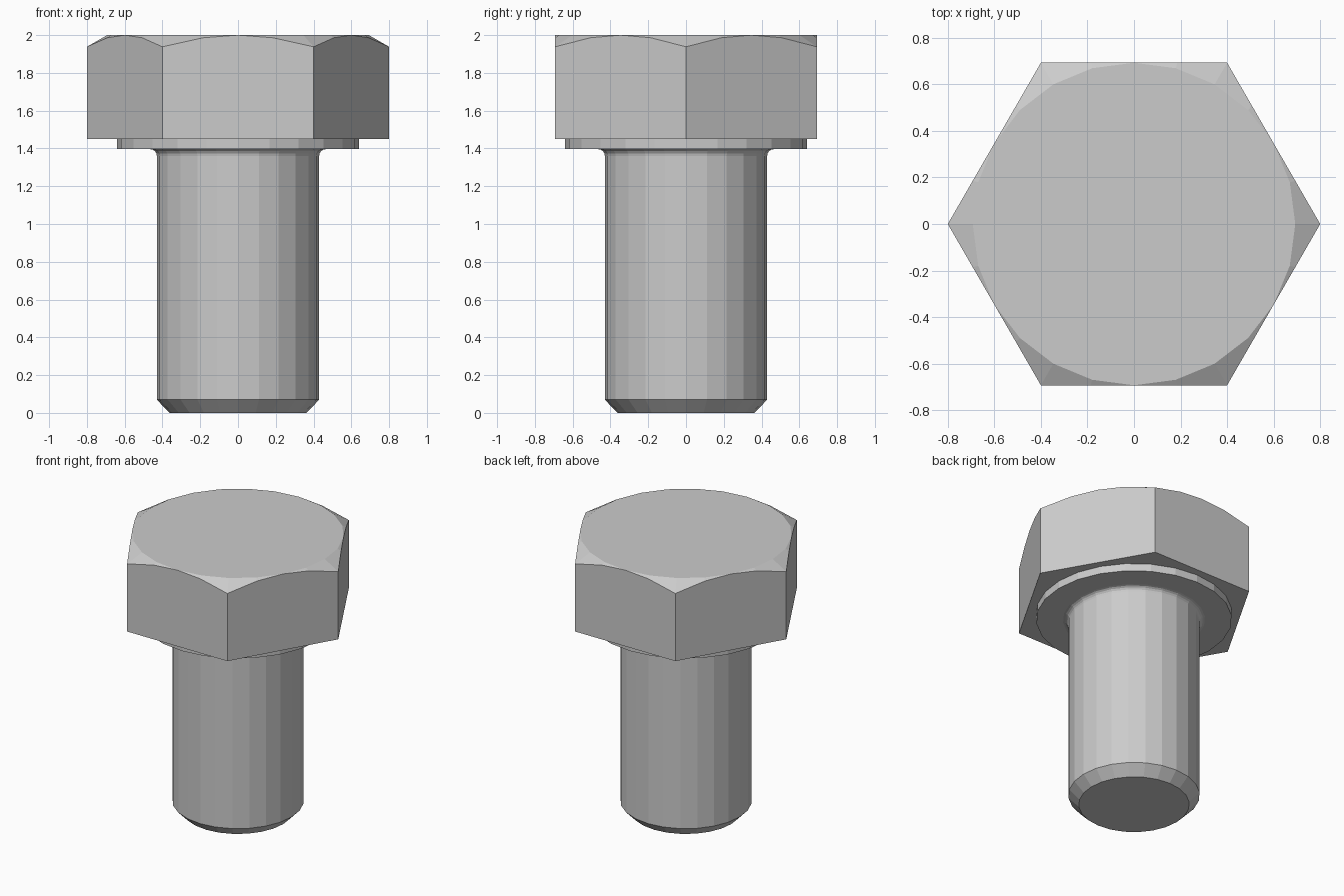
import bpy, bmesh
from math import sin, cos, pi, radians, tan

if "Cube" in bpy.data.objects:
    bpy.data.objects.remove(bpy.data.objects["Cube"])

SEGS = 24
CORNER_R = 0.80
FLAT_R = CORNER_R * cos(pi / 6)
HEAD_Z, TOP_Z = 1.45, 2.0

bm = bmesh.new()


def vert(r, i, z):
    a = 2 * pi * i / SEGS
    return bm.verts.new((r * cos(a), r * sin(a), z))


def ring(r, z):
    return [vert(r, i, z) for i in range(SEGS)]


# Shank with chamfered tip, fillet under the head and washer face
profile = [(0.362, 0.0), (0.43, 0.07)]
for k in range(5):
    a = radians(22.5 * k)
    profile.append((0.465 - 0.035 * cos(a), 1.361 + 0.035 * sin(a)))
profile += [(0.64, 1.396), (0.64, HEAD_Z)]
rings = [ring(r, z) for r, z in profile]
bm.faces.new(rings[0][::-1])
for lo, hi in zip(rings, rings[1:]):
    for i in range(SEGS):
        j = (i + 1) % SEGS
        bm.faces.new((lo[i], lo[j], hi[j], hi[i]))
washer = rings[-1]

# Hex head: a 30 degree cone cuts the corners down in shallow arcs
hexagon = [vert(CORNER_R, i * 4, HEAD_Z) for i in range(6)]
arcs = []
for i in range(SEGS):
    r = FLAT_R / cos(radians(15 * (i % 4) - 30))
    arcs.append(vert(r, i, TOP_Z - (r - FLAT_R) * tan(pi / 6)))
# The top circle meets the arcs at the middle of each flat
top = [arcs[i] if i % 4 == 2 else vert(FLAT_R, i, TOP_Z) for i in range(SEGS)]

for s in range(6):
    a, b = hexagon[s], hexagon[(s + 1) % 6]
    idx = [(s * 4 + k) % SEGS for k in range(5)]
    bm.faces.new([a, b] + [arcs[i] for i in reversed(idx)])
    # underside between washer and hexagon
    w = [washer[i] for i in idx]
    bm.faces.new((a, w[0], w[1]))
    bm.faces.new((a, w[1], w[2]))
    bm.faces.new((a, w[2], b))
    bm.faces.new((b, w[2], w[3]))
    bm.faces.new((b, w[3], w[4]))

# Corner chamfers and flat top
for i in range(SEGS):
    j = (i + 1) % SEGS
    quad = list(dict.fromkeys((arcs[i], arcs[j], top[j], top[i])))
    bm.faces.new(quad)
bm.faces.new(top)

bmesh.ops.recalc_face_normals(bm, faces=bm.faces)
mesh = bpy.data.meshes.new("hex_bolt")
bm.to_mesh(mesh)
bm.free()
bpy.context.collection.objects.link(bpy.data.objects.new("hex_bolt", mesh))
